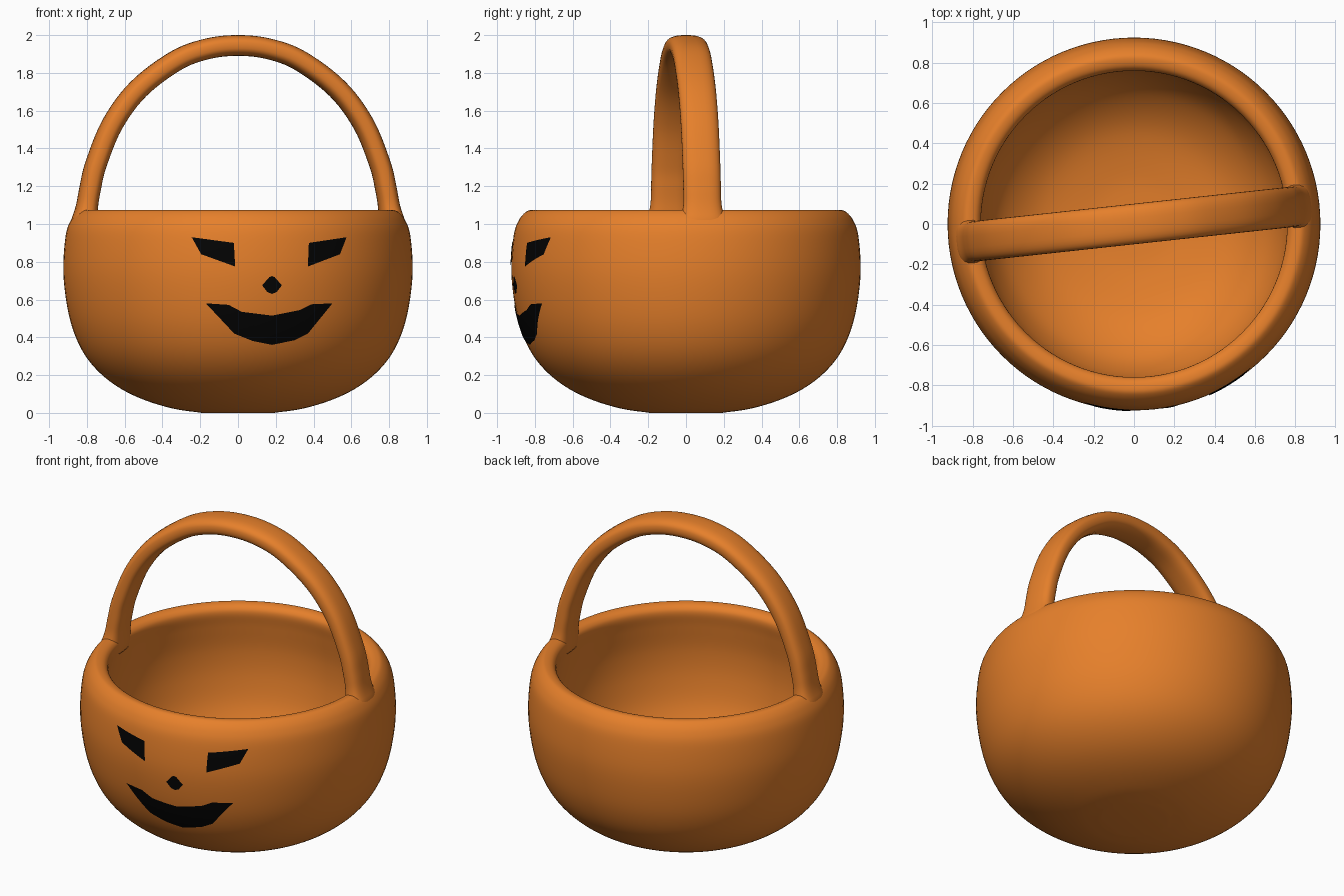
import bpy, bmesh, math
from mathutils import Vector

if "Cube" in bpy.data.objects:
    bpy.data.objects.remove(bpy.data.objects["Cube"])


def material(name, rgb):
    m = bpy.data.materials.new(name)
    m.diffuse_color = (*rgb, 1)
    m.use_nodes = True
    m.node_tree.nodes["Principled BSDF"].inputs["Base Color"].default_value = m.diffuse_color
    return m


ORANGE = material("pumpkin orange", (0.79, 0.215, 0.024))
BLACK = material("face black", (0.001, 0.001, 0.001))


def spline(pts, n=6):
    """Catmull-Rom curve through 2D points."""
    p = [Vector(q) for q in pts]
    p = [2 * p[0] - p[1]] + p + [2 * p[-1] - p[-2]]
    out = []
    for a, b, c, d in zip(p, p[1:], p[2:], p[3:]):
        for i in range(n):
            t = i / n
            out.append(0.5 * (2 * b + (c - a) * t + (2 * a - 5 * b + 4 * c - d) * t * t
                              + (3 * b - a - 3 * c + d) * t ** 3))
    return out + [p[-2]]


def finish(name, bm, mat, recalc=True):
    if recalc:
        bmesh.ops.recalc_face_normals(bm, faces=bm.faces)
    for f in bm.faces:
        f.smooth = True
    me = bpy.data.meshes.new(name)
    bm.to_mesh(me)
    bm.free()
    me.materials.append(mat)
    ob = bpy.data.objects.new(name, me)
    bpy.context.collection.objects.link(ob)
    return ob


def skin(bm, rings):
    """Bridge successive closed rings and cap both ends."""
    vs = [[bm.verts.new(p) for p in r] for r in rings]
    n = len(vs[0])
    for a, b in zip(vs, vs[1:]):
        for i in range(n):
            j = (i + 1) % n
            bm.faces.new((a[i], a[j], b[j], b[i]))
    bm.faces.new(vs[0])
    bm.faces.new(vs[-1])


# Bowl: outer wall, rounded rim and inner wall in one lathed profile
outer = [(0.19, 0.0), (0.34, 0.022), (0.50, 0.07), (0.635, 0.137), (0.745, 0.225), (0.825, 0.33),
         (0.88, 0.46), (0.912, 0.61), (0.925, 0.77), (0.912, 0.94), (0.885, 1.02), (0.845, 1.066)]
inner = [(0.81, 1.073), (0.775, 1.058), (0.76, 1.02), (0.772, 0.93), (0.788, 0.77), (0.778, 0.60),
         (0.735, 0.42), (0.645, 0.27), (0.48, 0.15), (0.25, 0.09), (0.04, 0.075)]
profile = spline(outer + inner)
SEG = 112
bm = bmesh.new()
skin(bm, [[(r * math.cos(2 * math.pi * i / SEG), r * math.sin(2 * math.pi * i / SEG), z)
           for i in range(SEG)] for r, z in profile])
finish("bowl", bm, ORANGE)

# Handle: flattened tube along an arch, turned slightly about z, flared at the feet
half = [(0.825, 0.98), (0.808, 1.07), (0.787, 1.19), (0.755, 1.32), (0.668, 1.53), (0.53, 1.715),
        (0.33, 1.865), (0.16, 1.928)]
path = spline(half + [(0, 1.945)] + [(-x, z) for x, z in reversed(half)])
ang = math.radians(6.2)
along = Vector((math.cos(ang), math.sin(ang), 0))
across = Vector((-math.sin(ang), math.cos(ang), 0))
rings = []
for k, p in enumerate(path):
    t = (path[min(k + 1, len(path) - 1)] - path[max(k - 1, 0)]).normalized()
    nrm = along * -t.y + Vector((0, 0, t.x))
    flare = 1 + 0.2 * max(0, min(1, (1.14 - p.y) / 0.12)) ** 2
    ring = []
    for i in range(32):
        c, s = math.cos(i * math.pi / 16), math.sin(i * math.pi / 16)
        u = math.copysign(abs(c) ** 0.75, c) * 0.1 * flare
        v = math.copysign(abs(s) ** 0.75, s) * 0.055 * flare
        ring.append(along * p.x + Vector((0, 0, p.y)) + across * u + nrm * v)
    rings.append(ring)
bm = bmesh.new()
skin(bm, rings)
finish("handle", bm, ORANGE)


# Painted face: flat outlines cut into a grid and wrapped onto the outer wall
wall = spline(outer)


def radius(z):
    for a, b in zip(wall, wall[1:]):
        if a.y <= z <= b.y:
            return a.x + (b.x - a.x) * (z - a.y) / (b.y - a.y)
    return wall[-1].x


def decal(name, pts):
    bm = bmesh.new()
    f = bm.faces.new([bm.verts.new((x, 0, z)) for x, z in pts])
    bmesh.ops.triangulate(bm, faces=[f])
    for axis, lo, hi in ((0, -0.3, 0.6), (2, 0.3, 1.0)):
        n = Vector((axis == 0, 0, axis == 2))
        for i in range(int((hi - lo) / 0.025) + 1):
            bmesh.ops.bisect_plane(bm, geom=bm.verts[:] + bm.edges[:] + bm.faces[:],
                                   plane_co=n * (lo + 0.0013 + i * 0.025), plane_no=n)
    for v in bm.verts:
        r = radius(v.co.z) + 0.004
        v.co.y = -math.sqrt(r * r - v.co.x ** 2)
    bm.normal_update()
    flip = [f for f in bm.faces if f.normal.y > 0]
    bmesh.ops.reverse_faces(bm, faces=flip)
    finish(name, bm, BLACK, False)


decal("left_eye", [(-0.245, 0.93), (-0.195, 0.84), (-0.015, 0.775), (-0.022, 0.90)])
decal("right_eye", [(0.375, 0.90), (0.37, 0.775), (0.54, 0.84), (0.575, 0.93)])
decal("nose", [(0.128, 0.675), (0.155, 0.64), (0.18, 0.63), (0.205, 0.64), (0.232, 0.675),
               (0.195, 0.718), (0.18, 0.725), (0.165, 0.718)])
decal("mouth", [(-0.17, 0.58), (-0.02, 0.42), (0.08, 0.38), (0.18, 0.36), (0.30, 0.385),
                (0.37, 0.42), (0.50, 0.58), (0.39, 0.575), (0.33, 0.545), (0.18, 0.515),
                (0.02, 0.535), (-0.05, 0.572)])
